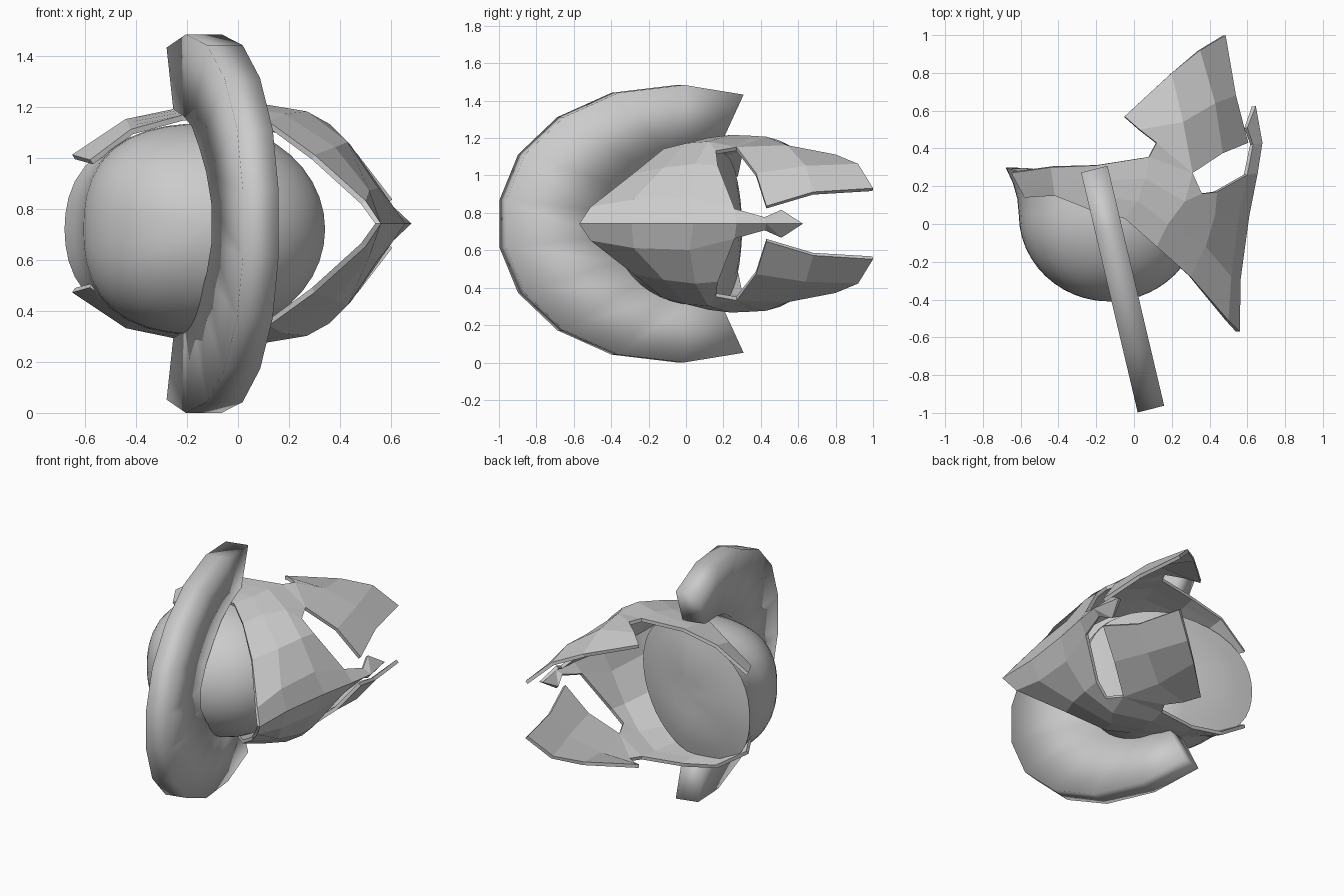
import bpy, bmesh
from math import sin, cos, pi
from mathutils import Vector

if "Cube" in bpy.data.objects:
    bpy.data.objects.remove(bpy.data.objects["Cube"])

MID = 0.742  # height of the symmetry plane


def finish(name, bm, smooth, inside=None):
    bmesh.ops.remove_doubles(bm, verts=bm.verts, dist=0.002)
    bmesh.ops.recalc_face_normals(bm, faces=bm.faces)
    if inside:  # open sheet: make every face point away from an inner point
        for f in bm.faces:
            f.normal_update()
            if f.normal.dot(f.calc_center_median() - Vector(inside)) < 0:
                f.normal_flip()
    me = bpy.data.meshes.new(name)
    bm.to_mesh(me)
    bm.free()
    ob = bpy.data.objects.new(name, me)
    bpy.context.collection.objects.link(ob)
    ob.location.z = MID
    for p in me.polygons:
        p.use_smooth = smooth
    return ob


# --- skull dome: closed half ellipsoid, fuller and flared at the back ---
bm = bmesh.new()
SEG, RINGS = 40, 12
pole = bm.verts.new((-0.13, -0.41, 0))
rings = []
for i in range(1, RINGS + 4):
    k = max(0, i - RINGS) / 3
    ring = []
    for j in range(SEG):
        a = 2 * pi * j / SEG
        ca, sa = cos(a), sin(a)
        t = min(i / RINGS, 1.0) * pi / 2 * (1 - 0.12 * max(0, ca))
        full = 1 + 0.07 * sin(2 * a) ** 2 * (ca < 0)
        back = (1 - ca) / 2
        ring.append(bm.verts.new((
            -0.13 + 0.48 * sin(t) * ca * full - 0.07 * k * k * max(0, -ca),
            0.05 - 0.46 * cos(t) + 0.25 * k * back,
            0.415 * sin(t) * sa * full * (1 - 0.05 * k * back))))
    rings.append(ring)
# bulging underside
for s in (0.8, 0.6, 0.3):
    rings.append([bm.verts.new((-0.15 + (v.co.x + 0.15) * s,
                                0.12 + (v.co.y - 0.12) * s + 0.09 * (1 - s * s),
                                v.co.z * s)) for v in rings[RINGS + 2]])
low = bm.verts.new((-0.15, 0.21, 0))
for j in range(SEG):
    n = (j + 1) % SEG
    bm.faces.new((pole, rings[0][j], rings[0][n]))
    bm.faces.new((low, rings[-1][n], rings[-1][j]))
    for r, s in zip(rings, rings[1:]):
        bm.faces.new((r[j], s[j], s[n], r[n]))
dome = finish("skull_dome", bm, True)
dome.location.z -= 0.022
bpy.context.view_layer.objects.active = dome
dome.select_set(True)
bpy.ops.object.shade_smooth_by_angle(angle=0.9)
dome.select_set(False)

# --- transverse crest: tilted arched slab of rectangular section ---
outer = [(.29, .69), (-.03, .742), (-.38, .70), (-.67, .57), (-.88, .37), (-.98, .125)]
inner = [(.18, .45), (.0, .42), (-.13, .38), (-.25, .30), (-.37, .20), (-.46, .07)]
outer += [(y, -l) for y, l in reversed(outer)]
inner += [(y, -l) for y, l in reversed(inner)]
bm = bmesh.new()
secs = []
for o, i in zip(outer, inner):
    sec = []
    for (y, l), side in ((o, -1), (o, 1), (i, 1), (i, -1)):
        x = -0.21 + (0.29 - y) * 0.236
        sec.append(bm.verts.new((x + side * .07, y + side * .018, l)))
    secs.append(sec)
for a, b in zip(secs, secs[1:]):
    for j in range(4):
        n = (j + 1) % 4
        bm.faces.new((a[j], b[j], b[n], a[n]))
bm.faces.new(secs[0])
bm.faces.new(secs[-1])
crest = finish("crest", bm, True)


# --- face shell: flat panels, half described then mirrored ---
def lerp4(a, b):
    a, b = Vector(a), Vector(b)
    return [tuple(a.lerp(b, i / 3)) for i in range(4)]


brow = [
    [(.56, -.57, 0), (.565, -.29, 0), (.61, .04, 0), (.655, .27, 0)],
    [(.50, -.51, .09), (.515, -.28, .13), (.55, .02, .14), (.60, .26, .08)],
    [(.30, -.28, .27), (.38, -.12, .30), (.43, .05, .32), (.44, .17, .31)],
    [(.12, -.12, .40), (.18, .0, .43), (.27, .12, .44), (.36, .16, .39)],
]
band = [
    [(-.05, .03, .43), (.02, .12, .46), (.06, .24, .475), (.08, .355, .47)],
    lerp4((-.22, .07, .425), (-.20, .31, .46)),
    lerp4((-.42, .15, .37), (-.44, .30, .41)),
    lerp4((-.58, .14, .25), (-.65, .27, .27)),
]
cheek = [
    [(.605, .43, .095), (.54, .68, .17), (.485, 1.0, .19)],
    [(.47, .375, .27), (.43, .64, .31), (.35, .92, .32)],
    [(.31, .27, .41), (.26, .54, .42), (.20, .80, .37)],
    [(.12, .43, .465), (.03, .50, .445), (-.05, .57, .41)],
]
D, E, eye = brow[3], band[0], cheek[2][0]
bridge, wing, tip = (.68, .43, 0), (.63, .42, .035), (.60, .51, .075)
polys = [
    # panels around the outer eye corner
    (D[0], D[1], E[1], E[0]), (D[1], D[2], E[2], E[1]),
    (D[2], eye, E[3], E[2]), (D[2], D[3], eye), (eye, cheek[3][0], E[3]),
    # nose guard
    (brow[0][3], brow[1][3], wing, bridge), (bridge, wing, tip),
    (bridge, tip, (.645, .625, 0)),
]
for grid in (brow, band, cheek):
    for a, b in zip(grid, grid[1:]):
        for r in range(len(a) - 1):
            polys.append((a[r], a[r + 1], b[r + 1], b[r]))
bm = bmesh.new()
for s in (1, -1):
    for p in polys:
        bm.faces.new([bm.verts.new((x, y, l * s)) for x, y, l in p])
shell = finish("face_shell", bm, False, (-0.1, 0.3, 0))
m = shell.modifiers.new("thickness", 'SOLIDIFY')
m.thickness = 0.022
m.offset = -1
